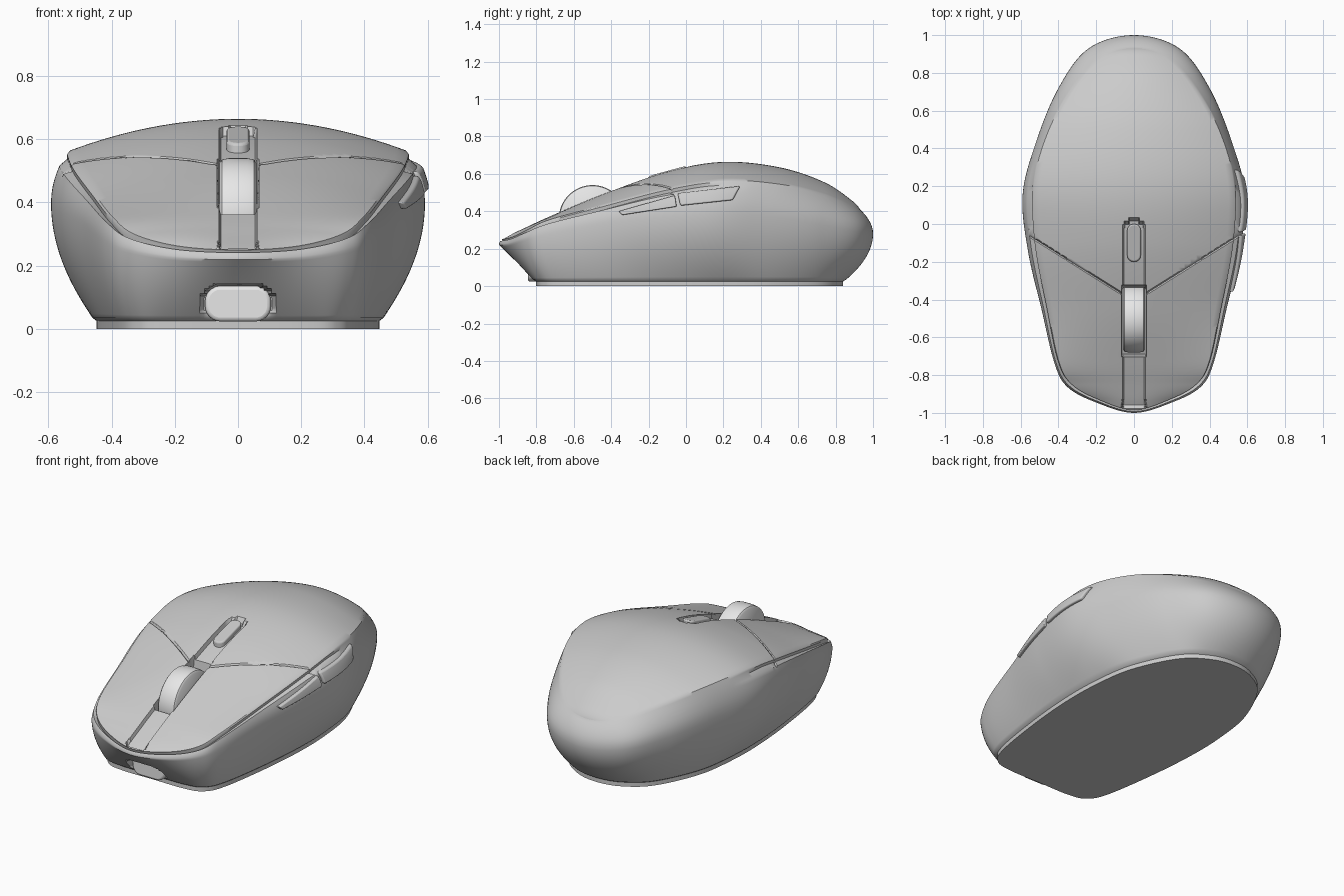
import bpy, bmesh
from math import radians, sin, cos, pi, hypot
from mathutils import Vector
from mathutils.bvhtree import BVHTree

if "Cube" in bpy.data.objects:
    bpy.data.objects.remove(bpy.data.objects["Cube"])


def flat_material(name, value):
    mat = bpy.data.materials.new(name)
    mat.use_nodes = True
    mat.diffuse_color = (value, value, value, 1)
    mat.node_tree.nodes["Principled BSDF"].inputs["Base Color"].default_value = mat.diffuse_color
    return mat


grey = flat_material("matte grey", 0.6)
light_grey = flat_material("light grey", 0.8)


def finish(name, bm, bevel=0.0, material=grey):
    """Turn a bmesh into a smooth shaded object."""
    bmesh.ops.remove_doubles(bm, verts=bm.verts, dist=0.0002)
    bmesh.ops.recalc_face_normals(bm, faces=bm.faces)
    mesh = bpy.data.meshes.new(name)
    bm.to_mesh(mesh)
    bm.free()
    mesh.materials.append(material)
    obj = bpy.data.objects.new(name, mesh)
    bpy.context.collection.objects.link(obj)
    if bevel:
        mod = obj.modifiers.new("soft edges", "BEVEL")
        mod.width, mod.segments, mod.limit_method = bevel, 3, "ANGLE"
    bpy.ops.object.select_all(action="DESELECT")
    obj.select_set(True)
    bpy.context.view_layer.objects.active = obj
    bpy.ops.object.shade_smooth_by_angle(angle=radians(40))


def loft(bm, rings, closed=True, caps=True):
    """Skin a list of equally long point rings."""
    rows = [[bm.verts.new(p) for p in ring] for ring in rings]
    count = len(rows[0])
    for low, high in zip(rows, rows[1:]):
        for i in range(count if closed else count - 1):
            j = (i + 1) % count
            bm.faces.new((low[i], low[j], high[j], high[i]))
    if caps:
        bm.faces.new(rows[0])
        bm.faces.new(rows[-1])
    return rows


def bezier(a, b, c, t):
    return a * (1 - t) ** 2 + b * 2 * t * (1 - t) + c * t * t


# Stations from nose to tail: widest line, shoulder line, spine height, base outline
stations = [
    ((0, -1, .22), (0, -.985, .25), .25, (0, -.8)),
    ((.2, -.945, .225), (.19, -.93, .262), .28, (.2, -.8)),
    ((.35, -.865, .25), (.335, -.85, .3), .317, (.31, -.77)),
    ((.42, -.74, .28), (.405, -.73, .355), .372, (.37, -.66)),
    ((.49, -.45, .34), (.465, -.45, .43), .49, (.42, -.35)),
    ((.56, -.15, .38), (.53, -.1, .52), .612, (.445, -.05)),
    ((.59, .15, .4), (.535, .2, .565), .664, (.44, .2)),
    ((.52, .43, .385), (.45, .5, .545), .635, (.4, .45)),
    ((.4, .72, .34), (.31, .74, .49), .555, (.28, .7)),
    ((.24, .93, .3), (.16, .89, .43), .455, (.14, .81)),
    ((0, 1, .28), (0, .93, .41), .41, (0, .84)),
]
STEPS = 16


def smooth_line(points):
    """Spline through one half outline, mirrored beyond both ends."""
    flip = lambda p: Vector((-p.x, p.y, p.z))
    pts = [flip(points[1])] + points + [flip(points[-2])]
    out = []
    for a, b, c, d in zip(pts, pts[1:], pts[2:], pts[3:]):
        for s in range(STEPS):
            t = s / STEPS
            out.append(b + (c - a) * t / 2 + (a * 2 - b * 5 + c * 4 - d) * t * t / 2
                       + (b * 3 - a - c * 3 + d) * t ** 3 / 2)
    return out + [points[-1]]


wide = smooth_line([Vector(s[0]) for s in stations])
shoulder = smooth_line([Vector(s[1]) for s in stations])
spine = smooth_line([Vector((s[1][0], s[1][1], s[2])) for s in stations])
base = smooth_line([Vector((*s[3], 0)) for s in stations])


def side_profile(k):
    """Points from the base up to the shoulder at one station."""
    w, s, b = wide[k], shoulder[k], base[k]
    rim = Vector((b.x, b.y, .025))
    foot = Vector((b.x * 1.03, b.y * 1.02, .035))
    mid = foot.lerp(w, min(1, .45 + k / (STEPS * 5)))
    mid.z = (foot.z + w.z) / 2
    pts = [b, rim] + [bezier(foot, mid, w, i / 24) for i in range(25)]
    high = Vector((w.x, w.y, (w.z + s.z) / 2))
    pts += [bezier(w, high, s, t) for t in (.15, .3, .45, .6, .72)]
    # Groove under the top shell, fading out towards the tail
    fade = max(0, min(1, (.35 - s.y) / .3))
    dip = Vector((s.x * .985, s.y * .993, s.z - .024))
    edge = Vector((s.x * .992, s.y * .995, s.z - .006))
    for t, target in ((.82, dip), (.92, edge)):
        pts.append(bezier(w, high, s, t).lerp(target, fade))
    return pts + [Vector((s.x * (1 - .02 * fade), s.y, s.z))]


def drop(x, y):
    """Depth of the wheel slot, nose channel and button recess."""
    if abs(x) < .064 and abs(y + .515) < .178:
        return .15
    if hypot(x, max(abs(y + .19) - .152, 0)) < .06:
        return .025
    return .022 if abs(x) < .06 and y < -.36 else 0


def top_row(end, crown):
    """Points across the top shell, dense near the channel."""
    inner = min(.09, end.x / 2)
    middle = [inner * (i / 15 - 1) for i in range(31)]
    outer = [inner + (end.x - inner) * i / 14 for i in range(1, 15)]
    row = []
    for x in [-x for x in reversed(outer)] + middle + outer:
        u = x / end.x if end.x else 1
        z = end.z + (crown - end.z) * (1 - u * u)
        near_nose = max(0, min(1, (end.x - .06) / .06))
        row.append(Vector((x, end.y, z - drop(x, end.y) * near_nose)))
    return row


# Body shell: flanks, base and top
body = bmesh.new()
profiles = [side_profile(k) for k in range(len(wide))]
rings = []
for half in zip(*profiles):
    rings.append(list(half) + [Vector((-p.x, p.y, p.z)) for p in half[-2:0:-1]])
body.faces.new(loft(body, rings, caps=False)[0])
loft(body, [top_row(p[-1], c.z) for p, c in zip(profiles, spine)], closed=False, caps=False)
bmesh.ops.remove_doubles(body, verts=body.verts, dist=0.0002)
bmesh.ops.recalc_face_normals(body, faces=body.faces)

# Pocket in the nose underside
for v in body.verts:
    if v.co.y < -.7 and hypot(max(abs(v.co.x) - .056, 0), v.co.z - .08) < .058:
        v.co.y = max(v.co.y, -.82)

# Seams between the two front keys and the palm cover
for side in (-1, 1):
    start, end = Vector((side * .07, -.365, 0)), Vector((side * .54, -.07, 0))
    normal = (end - start).cross(Vector((0, 0, 1))).normalized()
    for offset in (-.007, .007, 0):
        body.normal_update()
        geom = set()
        for f in body.faces:
            c = f.calc_center_median()
            if c.x * side > .066 and -.42 < c.y < -.02 and c.z > .42 and f.normal.z > .5:
                geom.update((f, *f.edges, *f.verts))
        result = bmesh.ops.bisect_plane(body, geom=list(geom), dist=0.0001,
                                        plane_co=start + normal * offset, plane_no=normal)
    for v in result["geom_cut"]:
        if isinstance(v, bmesh.types.BMVert):
            v.co.z -= .01

surface = BVHTree.FromBMesh(body)
finish("body_shell", body)


def pill(cx, cy, hx, hy, radius):
    """Rounded rectangle outline in a plane."""
    pts = []
    for q, (sx, sy) in enumerate(((1, 1), (-1, 1), (-1, -1), (1, -1))):
        for i in range(7):
            a = (q + i / 6) * pi / 2
            pts.append((cx + sx * (hx - radius) + radius * cos(a),
                        cy + sy * (hy - radius) + radius * sin(a)))
    return pts


# Front port cover
bm = bmesh.new()
loft(bm, [[(x, y, z) for x, z in pill(0, .08, .104, .056, .048)] for y in (-.845, -.74)])
finish("front_port_cover", bm, .012, light_grey)

# Mode button standing in its recess
bm = bmesh.new()
floor = lambda y: surface.ray_cast(Vector((.002, y, 2)), Vector((0, 0, -1)))[0].z
loft(bm, [[(x, y, floor(y) + d) for x, y in pill(0, -.1, .036, .1, .034)] for d in (-.04, .03)])
finish("mode_button", bm, .008)

# Scroll wheel with rounded tread
bm = bmesh.new()
angles = [2 * pi * i / 64 for i in range(64)]
tread = ((.058, .166), (.05, .176), (.03, .18))
sections = [(-x, r) for x, r in tread] + list(reversed(tread))
loft(bm, [[(x, -.5 + r * cos(a), .36 + r * sin(a)) for a in angles] for x, r in sections])
finish("scroll_wheel", bm, material=light_grey)


# Thumb buttons on the left flank
def thumb_button(name, corners):
    a, b, c, d = [Vector((2, *p)) for p in corners]
    loops = []
    for i in range(13):
        low, high = a.lerp(b, i / 12), d.lerp(c, i / 12)
        hits = [surface.ray_cast(low.lerp(high, j / 4), Vector((-1, 0, 0)))[0] for j in range(5)]
        lifted = [[h + Vector((lift, 0, 0)) for h in hits] for lift in (-.03, .018)]
        loops.append(lifted[0] + lifted[1][::-1])
    bm = bmesh.new()
    loft(bm, loops)
    finish(name, bm, .008)


thumb_button("front_thumb_button", ((-.34, .38), (-.05, .425), (-.06, .485), (-.36, .4)))
thumb_button("rear_thumb_button", ((-.03, .43), (.25, .46), (.29, .535), (-.045, .497)))
